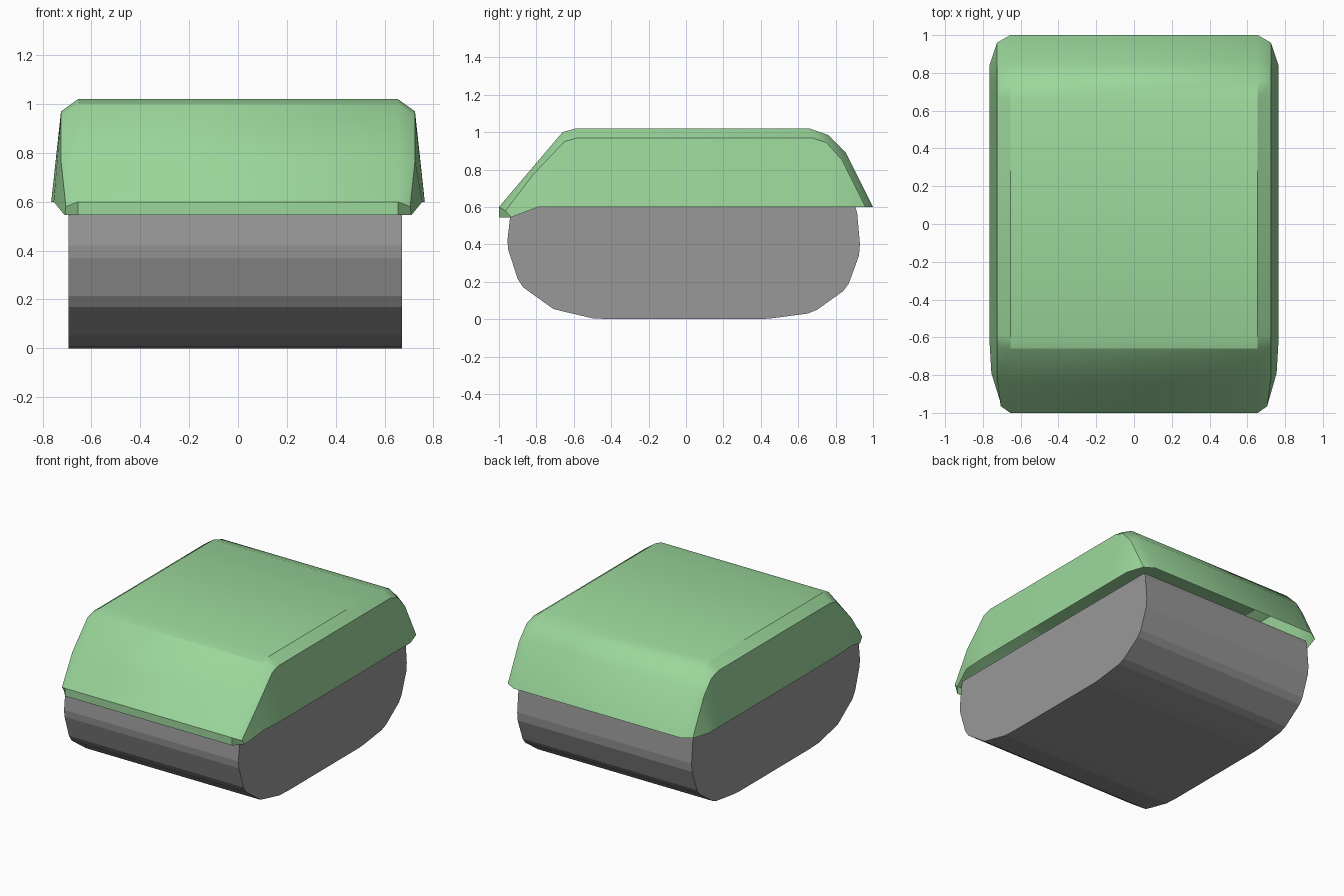
import bpy, bmesh, math

if "Cube" in bpy.data.objects:
    bpy.data.objects.remove(bpy.data.objects["Cube"])

def material(name, rgb):
    m = bpy.data.materials.new(name)
    m.diffuse_color = (*rgb, 1)
    m.use_nodes = True
    m.node_tree.nodes["Principled BSDF"].inputs["Base Color"].default_value = m.diffuse_color
    return m

green = material("light green", (0.33, 0.68, 0.33))
grey = material("mid grey", (0.32, 0.315, 0.32))

def finish(bm, name, mat):
    bmesh.ops.remove_doubles(bm, verts=bm.verts, dist=0.0005)
    bmesh.ops.recalc_face_normals(bm, faces=bm.faces)
    me = bpy.data.meshes.new(name)
    bm.to_mesh(me)
    bm.free()
    me.materials.append(mat)
    ob = bpy.data.objects.new(name, me)
    bpy.context.collection.objects.link(ob)
    return ob

def skin(bm, rows):
    """Join successive rows of points with faces."""
    grid = [[bm.verts.new(p) for p in row] for row in rows]
    for a, b in zip(grid, grid[1:]):
        for i in range(len(a) - 1):
            bm.faces.new((a[i], a[i + 1], b[i + 1], b[i]))

# Lower tub: rounded side profile extruded across x
profile = [(-.93, .60), (-.94, .55), (-.955, .42), (-.95, .37), (-.90, .215),
           (-.87, .17), (-.71, .055), (-.65, .04), (-.50, .005), (-.40, 0), (.40, 0),
           (.46, .005), (.65, .03), (.70, .05), (.84, .15), (.87, .19),
           (.925, .34), (.93, .40), (.915, .57), (.905, .60)]
bm = bmesh.new()
left = [bm.verts.new((-.695, y, z)) for y, z in profile]
right = [bm.verts.new((.672, y, z)) for y, z in profile]
n = len(profile)
for i in range(n):
    j = (i + 1) % n
    bm.faces.new((left[i], left[j], right[j], right[i]))
bm.faces.new(left)
bm.faces.new(right[::-1])
finish(bm, "lower_tub", grey)

# Lid: open shell from a middle profile, a bevelled shoulder and a side hem
middle = [(-1, .545), (-1, .60), (-.85, .777), (-.66, 1.0), (-.59, 1.02),
          (.66, 1.02), (.76, .985), (.855, .89), (1, .60)]
shoulder = [(.71, -.935, .545), (.705, -.965, .58), (.725, -.82, .77),
            (.725, -.65, .95), (.725, -.58, .97), (.725, .67, .97),
            (.725, .75, .945), (.725, .835, .85), (.725, .96, .60)]
hem = [(.71, -.935, .545), (.71, -.935, .545), (.755, -.79, .60),
       (.765, -.62, .60), (.765, -.58, .60), (.765, .67, .60),
       (.765, .75, .60), (.765, .84, .60), (.725, .96, .60)]
mid_row = [(.655, y, z) for y, z in middle]

def mirrored(row):
    return [(-x, y, z) for x, y, z in row]

bm = bmesh.new()
skin(bm, [mirrored(hem), mirrored(shoulder), mirrored(mid_row),
          mid_row, shoulder, hem])
bmesh.ops.dissolve_degenerate(bm, edges=bm.edges, dist=0.0005)
lid = finish(bm, "lid", green)

# Soft shading on the lid with sharp creases kept
bpy.context.view_layer.objects.active = lid
lid.select_set(True)
bpy.ops.object.shade_smooth_by_angle(angle=math.radians(30))
